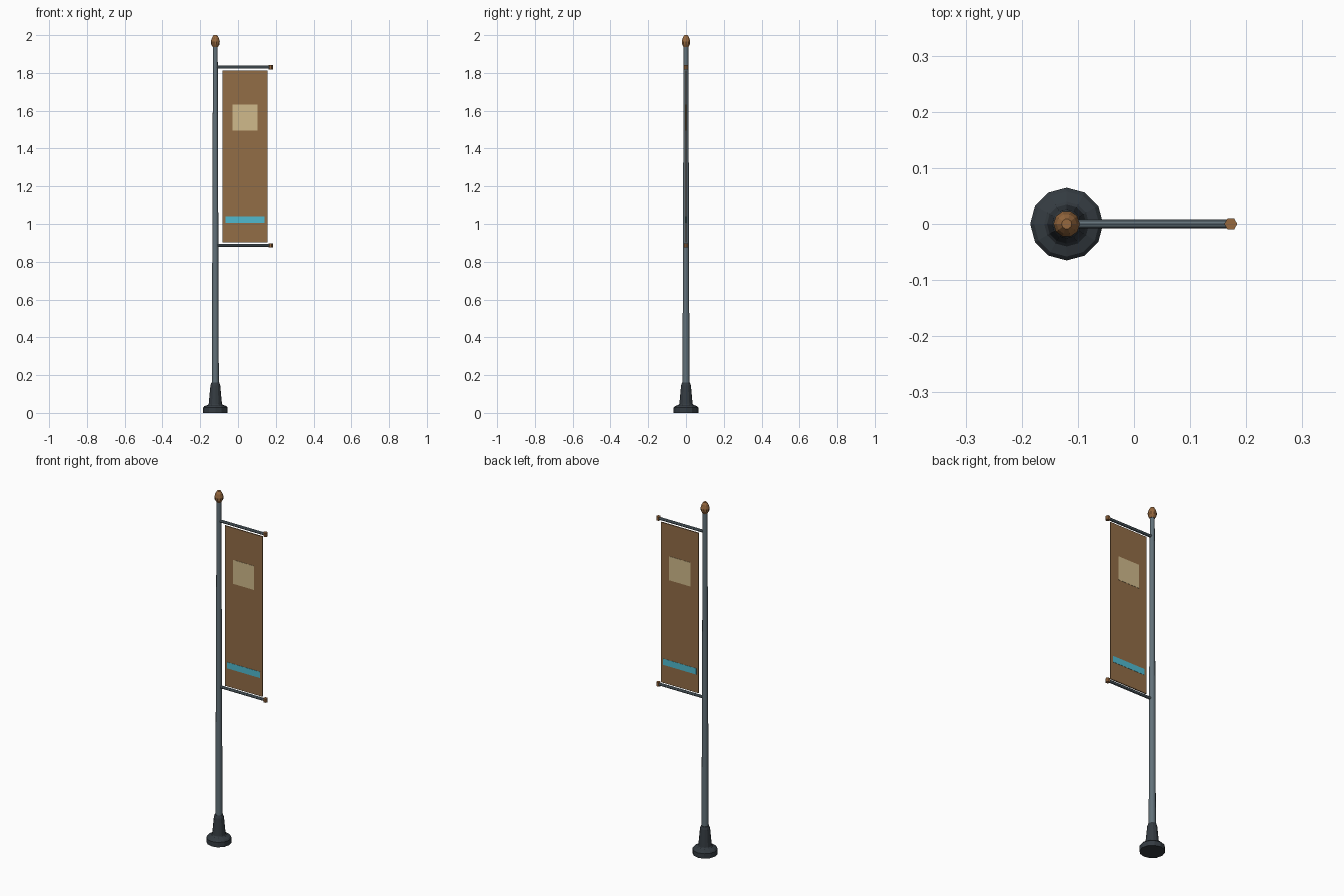
import bpy, bmesh, math
from mathutils import Matrix, Vector

if "Cube" in bpy.data.objects:
    bpy.data.objects.remove(bpy.data.objects["Cube"])

POLE_X = -0.12


def material(name, rgb):
    """Flat colour from sRGB bytes, stored as linear values."""
    def lin(c):
        c /= 255
        return c / 12.92 if c <= 0.04045 else ((c + 0.055) / 1.055) ** 2.4
    m = bpy.data.materials.new(name)
    m.diffuse_color = (*[lin(c) for c in rgb], 1)
    m.use_nodes = True
    m.node_tree.nodes["Principled BSDF"].inputs["Base Color"].default_value = m.diffuse_color
    return m


STEEL = material("steel grey", (98, 113, 121))
DARK = material("dark iron", (52, 59, 65))
COPPER = material("copper brown", (150, 104, 62))
CLOTH = material("banner brown", (146, 109, 70))
CREAM = material("cream", (208, 186, 139))
CYAN = material("cyan", (80, 186, 207))


def add_object(name, bm, mat, smooth=False):
    bmesh.ops.recalc_face_normals(bm, faces=bm.faces)
    me = bpy.data.meshes.new(name)
    bm.to_mesh(me)
    bm.free()
    me.materials.append(mat)
    ob = bpy.data.objects.new(name, me)
    bpy.context.collection.objects.link(ob)
    if smooth:
        bpy.ops.object.select_all(action='DESELECT')
        ob.select_set(True)
        bpy.context.view_layer.objects.active = ob
        bpy.ops.object.shade_smooth_by_angle(angle=math.radians(35))
    return ob


def lathe(name, profile, sides, origin, mat, axis='Z', smooth=False):
    """Closed turned solid from (radius, height) pairs."""
    bm = bmesh.new()
    rings = []
    for r, h in profile:
        rings.append([bm.verts.new((r * math.cos(2 * math.pi * i / sides),
                                    r * math.sin(2 * math.pi * i / sides), h))
                      for i in range(sides)])
    for a, b in zip(rings, rings[1:]):
        for i in range(sides):
            j = (i + 1) % sides
            bm.faces.new((a[i], a[j], b[j], b[i]))
    bm.faces.new(rings[0][::-1])
    bm.faces.new(rings[-1])
    turn = Matrix.Rotation(math.pi / 2, 4, 'Y') if axis == 'X' else Matrix()
    bmesh.ops.transform(bm, matrix=Matrix.Translation(origin) @ turn, verts=bm.verts)
    return add_object(name, bm, mat, smooth)


def box(name, x0, x1, y0, y1, z0, z1, mat):
    bm = bmesh.new()
    bmesh.ops.create_cube(bm, size=1)
    for v in bm.verts:
        v.co = Vector((x0 if v.co.x < 0 else x1,
                       y0 if v.co.y < 0 else y1,
                       z0 if v.co.z < 0 else z1))
    return add_object(name, bm, mat)


# Flared foot with a tapered sleeve
lathe("base", [(0.065, 0), (0.065, 0.028), (0.058, 0.036), (0.040, 0.042),
               (0.035, 0.048), (0.026, 0.145), (0.021, 0.16)],
      12, (POLE_X, 0, 0), DARK)

# Tapered pole
lathe("pole", [(0.0185, 0.14), (0.0125, 1.945)], 12, (POLE_X, 0, 0), STEEL, smooth=True)

# Finial on the pole top
lathe("finial", [(0.014, 1.937), (0.022, 1.951), (0.0235, 1.966), (0.018, 1.986), (0.009, 2.0)],
      10, (POLE_X, 0, 0), COPPER)

# Horizontal arms with end caps
for label, z in (("upper", 1.83), ("lower", 0.887)):
    lathe(label + "_arm", [(0.008, 0), (0.008, 0.29)], 8, (POLE_X, 0, z), STEEL, 'X', smooth=True)
    lathe(label + "_arm_cap", [(0.0116, -0.011), (0.0116, 0.011)], 6, (0.1725, 0, z), COPPER)

# Hanging banner
T = 0.003
box("banner", -0.081, 0.156, -T, T, 0.902, 1.813, CLOTH)

# Painted panel and stripe on both faces
for label, s in (("front", -1), ("back", 1)):
    y0, y1 = sorted((s * T, s * (T + 0.0012)))
    box(label + "_panel", -0.03, 0.104, y0, y1, 1.496, 1.632, CREAM)
    box(label + "_stripe", -0.067, 0.141, y0, y1, 1.005, 1.04, CYAN)
